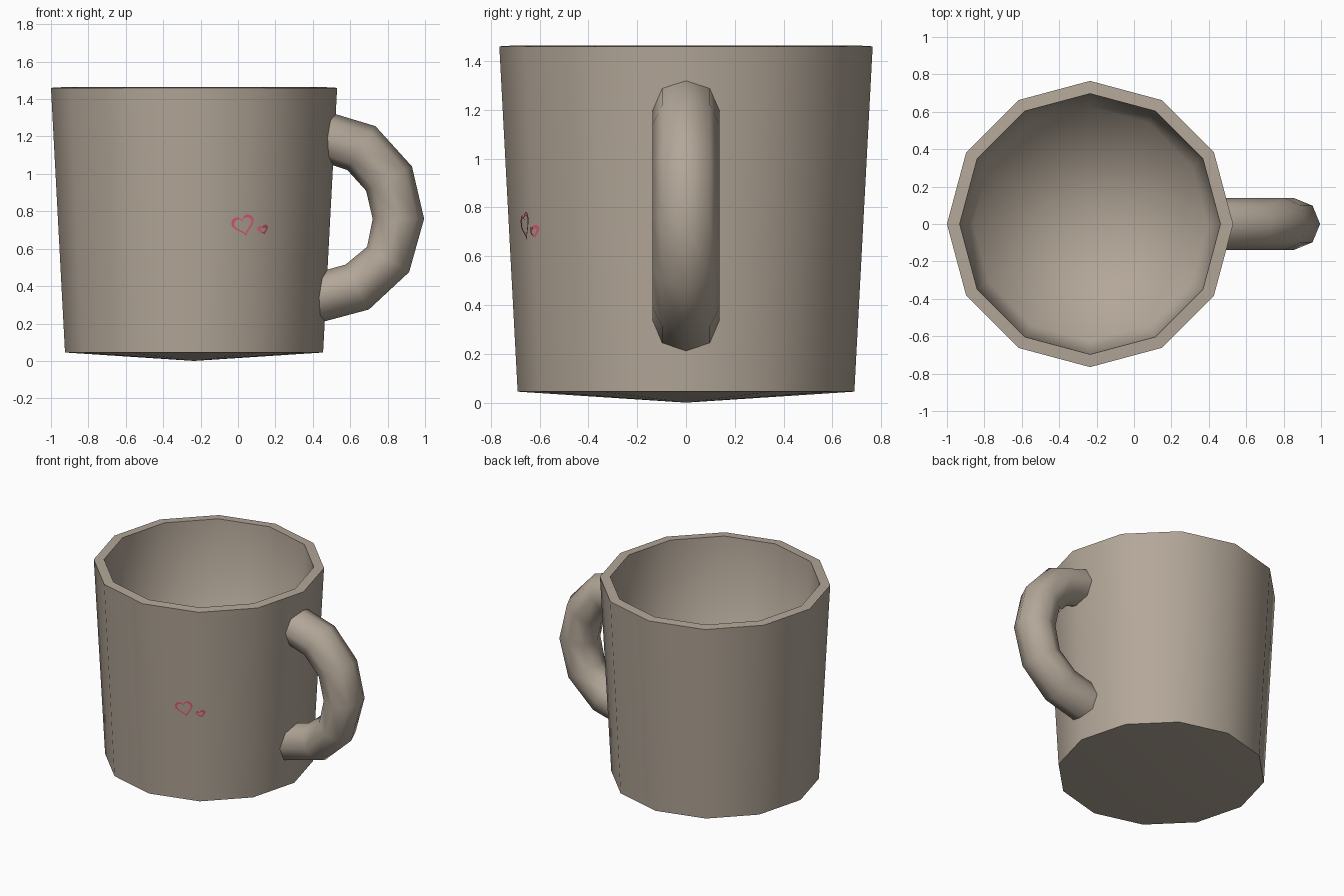
import bpy, bmesh, math
from mathutils import Vector

if "Cube" in bpy.data.objects:
    bpy.data.objects.remove(bpy.data.objects["Cube"])

CX, SIDES = -0.235, 12          # mug axis and facet count


def material(name, rgb):
    m = bpy.data.materials.new(name)
    m.diffuse_color = (*rgb, 1)
    m.use_nodes = True
    m.node_tree.nodes["Principled BSDF"].inputs["Base Color"].default_value = m.diffuse_color
    return m


def finish(name, bm, mat, recalc=True):
    if recalc:
        bmesh.ops.recalc_face_normals(bm, faces=bm.faces)
    me = bpy.data.meshes.new(name)
    bm.to_mesh(me)
    bm.free()
    me.materials.append(mat)
    ob = bpy.data.objects.new(name, me)
    bpy.context.collection.objects.link(ob)
    return ob


def bridge(bm, a, b):
    n = len(a)
    return [bm.faces.new((a[i], a[(i + 1) % n], b[(i + 1) % n], b[i])) for i in range(n)]


clay = material("warm_clay", (0.45, 0.385, 0.315))
pink = material("heart_pink", (0.72, 0.10, 0.18))

# Mug body: 12-sided shell turned from a profile, closed by shallow fans
bm = bmesh.new()
rings = []
for r, z in ((0.69, 0.045), (0.765, 1.46), (0.697, 1.464), (0.625, 0.11)):
    rings.append([bm.verts.new((CX + r * math.cos(2 * math.pi * i / SIDES),
                                r * math.sin(2 * math.pi * i / SIDES), z))
                  for i in range(SIDES)])
for a, b in zip(rings, rings[1:]):
    bridge(bm, a, b)
for ring, z in ((rings[0], 0.0), (rings[3], 0.068)):
    tip = bm.verts.new((CX, 0, z))
    for i in range(SIDES):
        bm.faces.new((ring[i], ring[(i + 1) % SIDES], tip))
for f in bm.faces:
    f.smooth = True
for ring in rings[:3]:           # crisp base and rim edges
    for i in range(SIDES):
        bm.edges.get((ring[i], ring[(i + 1) % SIDES])).smooth = False
finish("mug_body", bm, clay)

# Handle: 8-sided tube through outer / inner curve pairs in the xz plane
pairs = [((0.46, 1.338), (0.46, 1.063)), ((0.735, 1.255), (0.585, 1.02)),
         ((0.93, 1.04), (0.685, 0.91)), ((0.995, 0.76), (0.72, 0.76)),
         ((0.915, 0.475), (0.69, 0.61)), ((0.70, 0.275), (0.575, 0.515)),
         ((0.42, 0.20), (0.42, 0.472))]
bm = bmesh.new()
tube = []
for o, n in pairs:
    o, n = Vector((o[0], 0, o[1])), Vector((n[0], 0, n[1]))
    mid, arm = (o + n) / 2, (o - n) / 2
    tube.append([bm.verts.new(mid + arm * math.cos(k * math.pi / 4)
                              + Vector((0, 0.138 * math.sin(k * math.pi / 4), 0)))
                 for k in range(8)])
for a, b in zip(tube, tube[1:]):
    for f in bridge(bm, a, b):
        f.smooth = True
bm.faces.new(tube[0])
bm.faces.new(tube[-1])
finish("handle", bm, clay)


# Painted hearts: thin outlines laid on the faceted front wall
def wall_point(x, z):
    r = 0.69 + 0.075 * (z - 0.045) / 1.415 + 0.004
    u = x - CX
    half = r / 2
    if u <= half:                # facet right of the front corner
        y = -r + u * (2 - math.sqrt(3))
    else:                        # next facet round
        y = -r * math.sqrt(3) / 2 + (u - half)
    return (x, y, z)


def heart(name, cx, cz, half_width, inner, tilt):
    bm = bmesh.new()
    loops = []
    for s in (1, inner):
        loop = []
        for i in range(28):
            t = 2 * math.pi * i / 28
            hx = 16 * math.sin(t) ** 3
            hz = 13 * math.cos(t) - 5 * math.cos(2 * t) - 2 * math.cos(3 * t) - math.cos(4 * t) + 2
            k = s * half_width / 16
            x = cx + k * (hx * math.cos(tilt) - hz * math.sin(tilt))
            z = cz + k * (hx * math.sin(tilt) + hz * math.cos(tilt))
            loop.append(bm.verts.new(wall_point(x, z)))
        loops.append(loop)
    for f in bridge(bm, *loops):
        f.normal_update()
        if f.normal.y > 0:
            f.normal_flip()
    finish(name, bm, pink, recalc=False)


heart("large_heart", 0.03, 0.722, 0.062, 0.76, math.radians(15))
heart("small_heart", 0.135, 0.70, 0.029, 0.5, math.radians(15))
